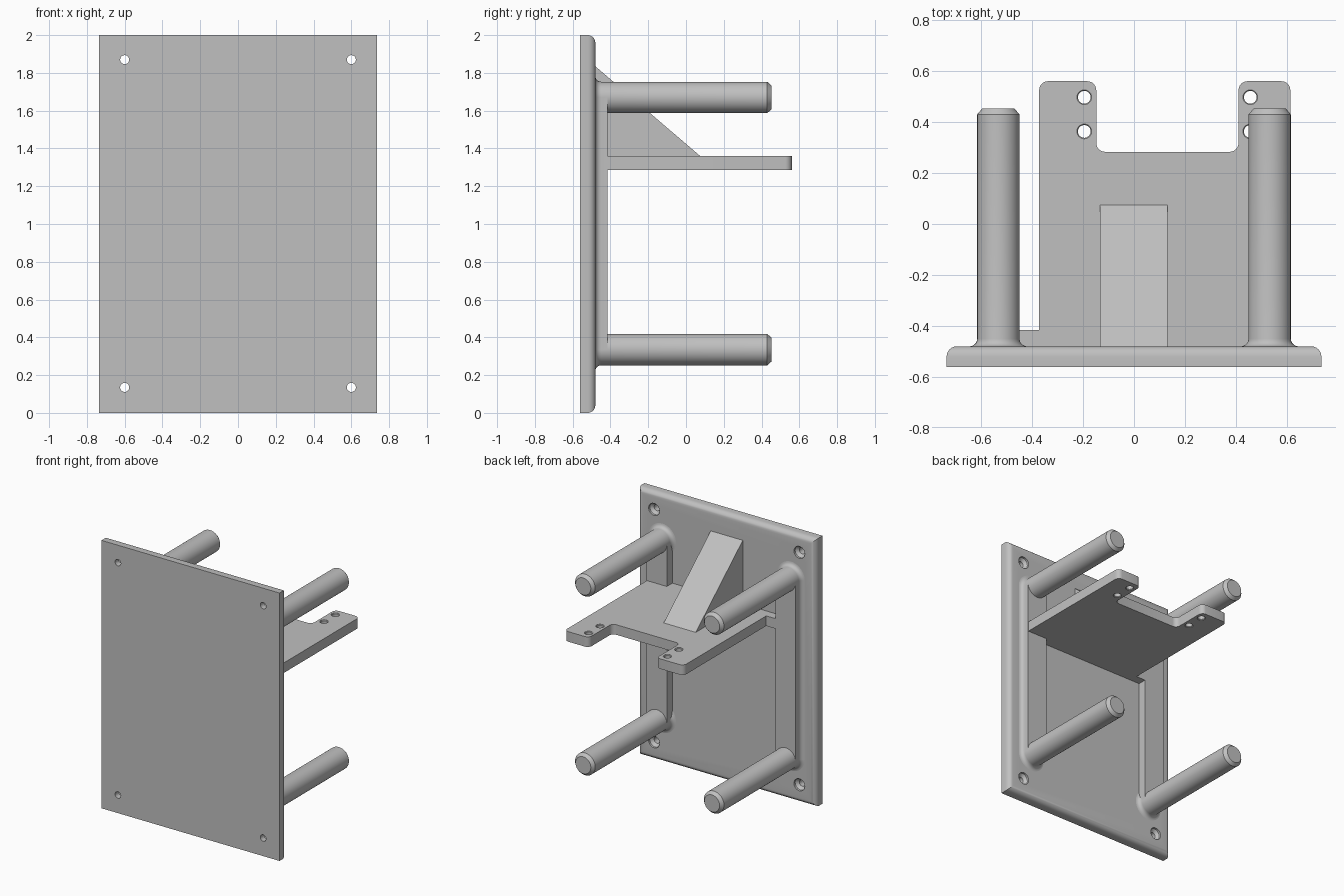
import bpy, bmesh, math
from mathutils import Vector, Matrix

cube = bpy.data.objects.get("Cube")
if cube:
    bpy.data.objects.remove(cube, do_unlink=True)

# One matte grey for the whole part
grey = bpy.data.materials.new("light grey")
grey.use_nodes = True
grey.diffuse_color = (0.53, 0.53, 0.53, 1)
bsdf = next(n for n in grey.node_tree.nodes if n.type == 'BSDF_PRINCIPLED')
bsdf.inputs["Base Color"].default_value = grey.diffuse_color

FRONT, BACK, RIB = -0.56, -0.48, -0.415   # depth planes
POST_X, POST_R, FILLET = 0.532, 0.083, 0.03
POST_Z = (0.335, 1.67)


def finish(name, bm):
    bmesh.ops.recalc_face_normals(bm, faces=bm.faces)
    mesh = bpy.data.meshes.new(name)
    bm.to_mesh(mesh)
    bm.free()
    mesh.materials.append(grey)
    obj = bpy.data.objects.new(name, mesh)
    bpy.context.collection.objects.link(obj)
    return obj


def smooth(obj):
    bpy.ops.object.select_all(action='DESELECT')
    obj.select_set(True)
    bpy.context.view_layer.objects.active = obj
    bpy.ops.object.shade_smooth_by_angle(angle=math.radians(30))


def extrude(name, points, vector):
    bm = bmesh.new()
    face = bm.faces.new([bm.verts.new(p) for p in points])
    out = bmesh.ops.extrude_face_region(bm, geom=[face], use_keep_orig=True)
    verts = [g for g in out["geom"] if isinstance(g, bmesh.types.BMVert)]
    bmesh.ops.translate(bm, verts=verts, vec=vector)
    return finish(name, bm)


def lathe(name, profile, origin, axis, segments=40):
    """Stack rings of (radius, distance) along an axis and cap the ends."""
    turn = Vector((0, 0, 1)).rotation_difference(Vector(axis)).to_matrix()
    bm = bmesh.new()
    rings = []
    for r, h in profile:
        ring = []
        for i in range(segments):
            a = math.tau * i / segments
            p = Vector((r * math.cos(a), r * math.sin(a), h))
            ring.append(bm.verts.new(turn @ p + Vector(origin)))
        rings.append(ring)
    for low, high in zip(rings, rings[1:]):
        for i in range(segments):
            j = (i + 1) % segments
            bm.faces.new((low[i], low[j], high[j], high[i]))
    bm.faces.new(rings[0])
    bm.faces.new(rings[-1])
    return finish(name, bm)


def drill(obj, cutters):
    for cutter in cutters:
        cutter.hide_render = True
        mod = obj.modifiers.new("hole", 'BOOLEAN')
        mod.operation, mod.solver, mod.object = 'DIFFERENCE', 'EXACT', cutter
        bpy.ops.object.select_all(action='DESELECT')
        bpy.context.view_layer.objects.active = obj
        obj.select_set(True)
        bpy.ops.object.modifier_apply(modifier=mod.name)
        bpy.data.objects.remove(cutter, do_unlink=True)


def rounded(corners, steps=6):
    """Outline from right-angled (x, y, radius) corners."""
    pts = []
    for i, (x, y, r) in enumerate(corners):
        p = Vector((x, y))
        if r == 0:
            pts.append(p)
            continue
        d1 = (Vector(corners[i - 1][:2]) - p).normalized()
        d2 = (Vector(corners[(i + 1) % len(corners)][:2]) - p).normalized()
        for k in range(steps + 1):
            t = math.pi / 2 * k / steps
            pts.append(p + r * (d1 * (1 - math.sin(t)) + d2 * (1 - math.cos(t))))
    return pts


# Back plate with rounded rear edges and countersunk corner holes
bm = bmesh.new()
bmesh.ops.create_cube(bm, size=1, matrix=Matrix.Translation((0, (FRONT + BACK) / 2, 1))
                      @ Matrix.Diagonal((1.47, BACK - FRONT, 2, 1)))
rear = [e for e in bm.edges if all(v.co.y > BACK - 0.01 for v in e.verts)]
bmesh.ops.bevel(bm, geom=rear, offset=0.04, segments=6, profile=0.5, affect='EDGES')
plate = finish("back_plate", bm)
hole = [(0.024, -0.02), (0.024, 0.045), (0.045, 0.065), (0.045, 0.1)]
drill(plate, [lathe("plate_hole", hole, (x, FRONT, z), (0, 1, 0), 24)
              for x in (-0.6, 0.6) for z in (0.135, 1.87)])
smooth(plate)

# Concave fillet from the plate, as (outward offset, depth)
fillet = [(FILLET * (1 - math.sin(a)), BACK + FILLET * (1 - math.cos(a)))
          for a in (math.pi / 2 * k / 5 for k in range(6))]

# Four chamfered posts with filleted roots
profile = [(POST_R + FILLET, BACK - 0.02)]
profile += [(POST_R + off, y) for off, y in fillet]
profile += [(POST_R, 0.43), (POST_R - 0.02, 0.453)]
for sx, side in ((1, "left"), (-1, "right")):
    for z, level in zip(POST_Z, ("lower", "upper")):
        smooth(lathe(f"{level}_{side}_post", profile, (sx * POST_X, 0, z), (0, 1, 0)))

    # Upright rib joining the posts, filleted on its outer side
    inner, outer = POST_X - POST_R, POST_X + POST_R
    section = [(inner, BACK - 0.02), (inner, RIB), (outer, RIB)]
    section += [(outer + off, y) for off, y in reversed(fillet)]
    section.append((outer + FILLET, BACK - 0.02))
    smooth(extrude(f"{side}_rib", [(sx * x, y, POST_Z[0]) for x, y in section],
                   (0, 0, POST_Z[1] - POST_Z[0])))

# Shelf with two arms, a notch and a foot that meets the right rib
R = 0.035
outline = rounded([
    (-0.46, BACK - 0.01, 0), (0.613, BACK - 0.01, 0), (0.613, 0.56, R),
    (0.41, 0.56, R), (0.41, 0.283, R), (-0.148, 0.283, R),
    (-0.148, 0.56, R), (-0.372, 0.56, R), (-0.372, RIB, 0), (-0.46, RIB, 0)])
shelf = extrude("shelf", [(p.x, p.y, 1.285) for p in outline], (0, 0, 0.075))
bore = [(0.029, -0.02), (0.029, 0.002), (0.025, 0.006),
        (0.025, 0.069), (0.029, 0.073), (0.029, 0.1)]
drill(shelf, [lathe("shelf_hole", bore, (x, y, 1.285), (0, 0, 1), 24)
              for x in (-0.195, 0.456) for y in (0.363, 0.497)])
smooth(shelf)

# Sloping gusset above the shelf
extrude("gusset", [(-0.133, BACK - 0.01, 1.355), (-0.133, 0.075, 1.355),
                   (-0.133, 0.075, 1.36), (-0.133, BACK, 1.835),
                   (-0.133, BACK - 0.01, 1.835)], (0.265, 0, 0))
